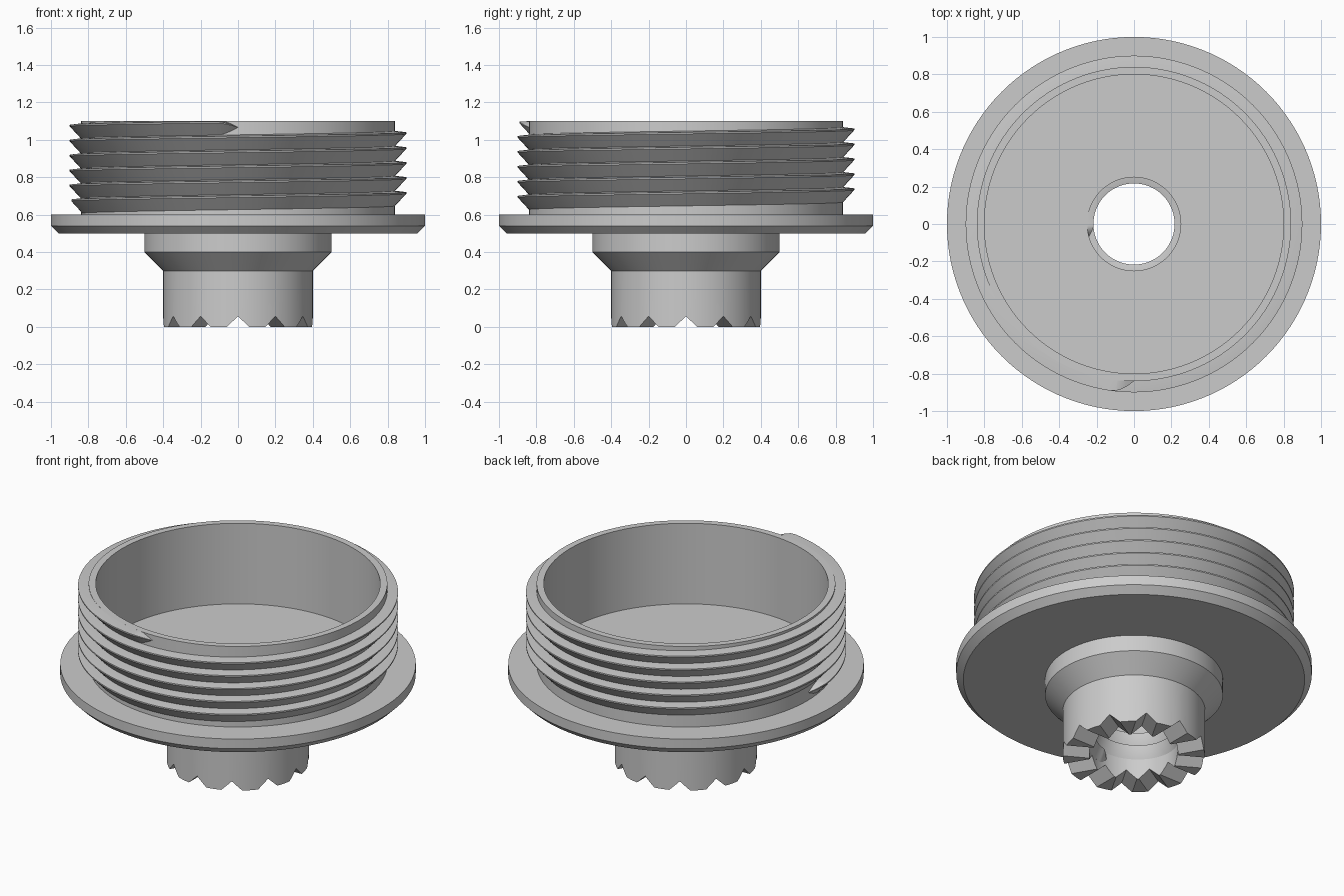
import bpy, bmesh, math

if "Cube" in bpy.data.objects:
    bpy.data.objects.remove(bpy.data.objects["Cube"])

SEG = 120      # sides of every round surface
PITCH = 0.08   # rise of both threads per turn

grey = bpy.data.materials.new("plain grey")
grey.diffuse_color = (0.6, 0.6, 0.6, 1)
grey.use_nodes = True
grey.node_tree.nodes["Principled BSDF"].inputs["Base Color"].default_value = grey.diffuse_color


def make_object(name, bm):
    bmesh.ops.recalc_face_normals(bm, faces=bm.faces)
    mesh = bpy.data.meshes.new(name)
    bm.to_mesh(mesh)
    bm.free()
    mesh.materials.append(grey)
    obj = bpy.data.objects.new(name, mesh)
    bpy.context.collection.objects.link(obj)
    return obj


def bridge(bm, a, b):
    """Join two closed rings of vertices with quads."""
    n = len(a)
    for i in range(n):
        bm.faces.new((a[i], a[(i + 1) % n], b[(i + 1) % n], b[i]))


def ring(bm, section, angle):
    return [bm.verts.new((r * math.cos(angle), r * math.sin(angle), z)) for r, z in section]


def lathe(name, profile):
    bm = bmesh.new()
    rings = [ring(bm, profile, math.tau * i / SEG) for i in range(SEG)]
    for i in range(SEG):
        bridge(bm, rings[i], rings[(i + 1) % SEG])
    return make_object(name, bm)


def thread(name, root, crest, start, turns, z0, z_max, taper):
    """Sawtooth ridge rising along a helix, with both ends run out to a point."""
    bm = bmesh.new()
    depth = crest - root
    sink = -0.01 if depth > 0 else 0.01
    steps = int(turns * SEG)
    total = turns * 360
    # evenly spaced angles plus extra ones in the run-outs
    angles = {round(total * i / steps, 4) for i in range(steps + 1)}
    for i in range(1, 9):
        t = taper * (i / 8) ** 2
        angles |= {round(t, 4), round(total - t, 4)}
    rings = []
    for a in sorted(angles):
        t = min(1, a / taper, (total - a) / taper)
        s = max(0.02, math.sin(max(t, 0) * math.pi / 2))
        z = z0 + PITCH * a / 360
        mid = z - 0.03
        shape = [(root + sink, -0.04), (root, -0.04), (root + depth * s, 0.025),
                 (root + depth * s, 0.033), (root, 0.04), (root + sink, 0.04)]
        section = [(r, min(z_max, mid + h * s)) for r, h in shape]
        rings.append(ring(bm, section, math.radians(start + a)))
    for a, b in zip(rings, rings[1:]):
        bridge(bm, a, b)
    bm.faces.new(rings[0])
    bm.faces.new(rings[-1])
    return make_object(name, bm)


# cup with flange, stepped neck and through bore
body = lathe("flanged_cup", [
    (0.25, 0), (0.40, 0), (0.40, 0.30), (0.50, 0.40), (0.50, 0.50), (0.96, 0.50),
    (1.0, 0.54), (1.0, 0.60), (0.84, 0.60), (0.84, 1.10), (0.80, 1.10),
    (0.80, 0.60), (0.25, 0.60)])

# twelve radial V notches in the lower rim
bm = bmesh.new()
for k in range(12):
    a = math.radians(30 * k)
    ends = []
    for x in (0.24, 0.45):
        ends.append([bm.verts.new((x * math.cos(a) - y * math.sin(a),
                                   x * math.sin(a) + y * math.cos(a), z))
                     for y, z in ((-0.07, -0.01), (0.07, -0.01), (0, 0.057))])
    bridge(bm, *ends)
    bm.faces.new(ends[0])
    bm.faces.new(ends[1])
cutter = make_object("notch_cutter", bm)
cutter.hide_render = True
mod = body.modifiers.new("notches", 'BOOLEAN')
mod.operation = 'DIFFERENCE'
mod.solver = 'EXACT'
mod.object = cutter
bpy.context.view_layer.objects.active = body
body.select_set(True)
bpy.ops.object.modifier_apply(modifier="notches")
bpy.data.objects.remove(cutter)

# screw threads: around the cup and inside the bore
outer = thread("outer_thread", 0.84, 0.90, 180, 5.25, 0.677, 1.0999, 8)
inner = thread("bore_thread", 0.25, 0.217, 268, 5.8, 0.125, 0.599, 14)

for obj in (body, outer, inner):
    bpy.ops.object.select_all(action='DESELECT')
    obj.select_set(True)
    bpy.context.view_layer.objects.active = obj
    bpy.ops.object.shade_smooth_by_angle(angle=math.radians(30))
